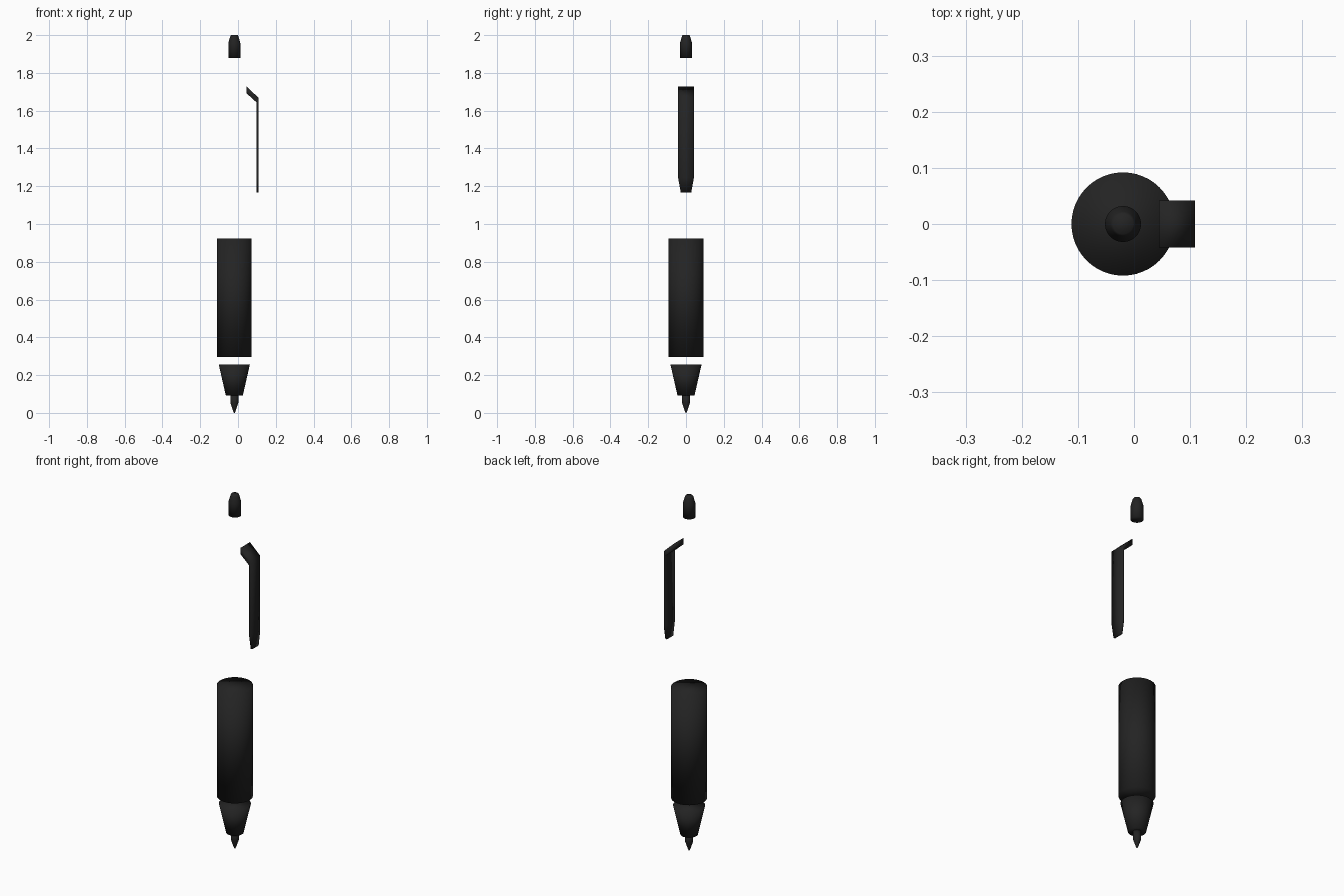
import bpy, bmesh, math

if "Cube" in bpy.data.objects:
    bpy.data.objects.remove(bpy.data.objects["Cube"])

AXIS_X = -0.0195   # centre line of the pen
SIDES = 48

black = bpy.data.materials.new("matte_black")
black.diffuse_color = (0.017, 0.017, 0.017, 1)
black.use_nodes = True
black.node_tree.nodes["Principled BSDF"].inputs["Base Color"].default_value = black.diffuse_color


def finish(name, bm):
    bmesh.ops.recalc_face_normals(bm, faces=bm.faces)
    for f in bm.faces:
        f.smooth = True
    me = bpy.data.meshes.new(name)
    bm.to_mesh(me)
    bm.free()
    me.materials.append(black)
    ob = bpy.data.objects.new(name, me)
    bpy.context.collection.objects.link(ob)
    return ob


def loft(name, rings):
    """Bridge successive rings of points and cap both ends."""
    bm = bmesh.new()
    loops = [[bm.verts.new(p) for p in ring] for ring in rings]
    n = len(loops[0])
    for a, b in zip(loops, loops[1:]):
        for i in range(n):
            j = (i + 1) % n
            bm.faces.new((a[i], a[j], b[j], b[i]))
    bm.faces.new(loops[0])
    bm.faces.new(loops[-1])
    return finish(name, bm)


def lathe(name, profile):
    """Turn (radius, z) pairs around the pen axis."""
    angles = [2 * math.pi * i / SIDES for i in range(SIDES)]
    return loft(name, [[(AXIS_X + r * math.cos(a), r * math.sin(a), z)
                        for a in angles] for r, z in profile])


# Turned parts, exploded along the axis
lathe("barrel", [(0.092, 0.297), (0.092, 0.923)])
lathe("nose_cone", [(0.045, 0.092), (0.082, 0.255)])
lathe("nib", [(0.002, 0.0), (0.006, 0.008), (0.021, 0.052), (0.021, 0.095)])
lathe("push_button", [(0.032, 1.88), (0.032, 1.957), (0.022, 1.993),
                      (0.018, 2.0)])

# Pocket clip: (outer x, outer z, inner x, inner z, half width)
sections = [
    (0.045, 1.728, 0.045, 1.692, 0.042),
    (0.109, 1.668, 0.099, 1.643, 0.042),
    (0.109, 1.245, 0.099, 1.245, 0.042),
    (0.109, 1.168, 0.099, 1.168, 0.028),
]
loft("pocket_clip", [[(ox, -w, oz), (ox, w, oz), (ix, w, iz), (ix, -w, iz)]
                     for ox, oz, ix, iz, w in sections])
